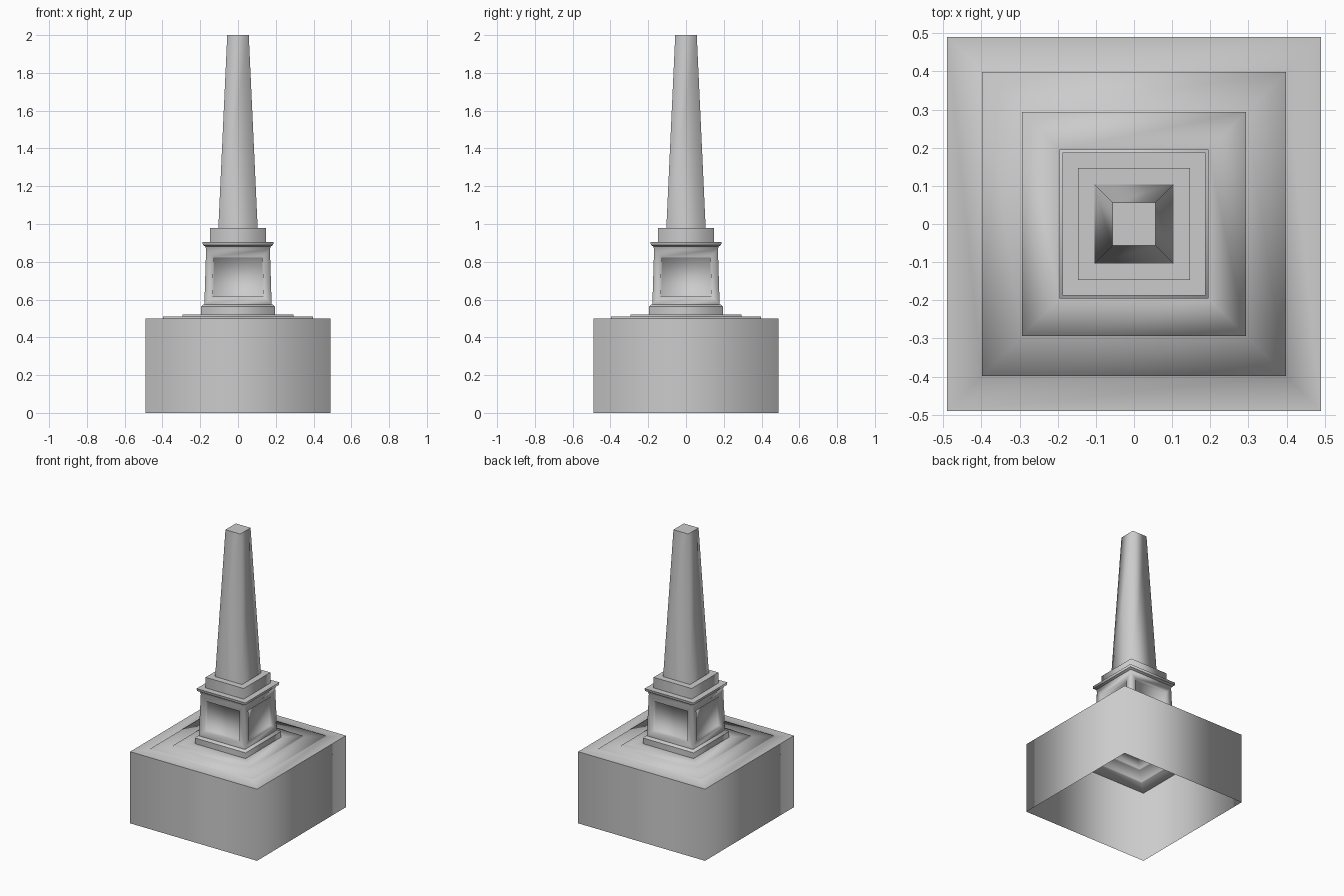
import bpy, bmesh
from math import radians

if "Cube" in bpy.data.objects:
    bpy.data.objects.remove(bpy.data.objects["Cube"])


def square_loft(name, profile, cap=False, panel_level=None, sharp_deg=30):
    """Stack square rings (half width, height) into one open shell."""
    bm = bmesh.new()
    rings = []
    for r, z in profile:
        rings.append([bm.verts.new((sx * r, sy * r, z))
                      for sx, sy in ((-1, -1), (1, -1), (1, 1), (-1, 1))])
    panels = []
    for level, (low, high) in enumerate(zip(rings, rings[1:])):
        for i in range(4):
            j = (i + 1) % 4
            face = bm.faces.new((low[i], low[j], high[j], high[i]))
            if level == panel_level:
                panels.append(face)
    if cap:
        bm.faces.new(rings[-1])
    bm.normal_update()
    # Sunken panel on each side
    if panels:
        bmesh.ops.inset_individual(bm, faces=panels, thickness=0.04, use_even_offset=True)
        bmesh.ops.inset_individual(bm, faces=panels, thickness=0.005, depth=-0.02,
                                   use_even_offset=True)
    # Smooth around the corners, crisp along the horizontal ledges
    bm.normal_update()
    for face in bm.faces:
        face.smooth = True
    for edge in bm.edges:
        level_edge = abs(edge.verts[0].co.z - edge.verts[1].co.z) < 1e-5
        if level_edge and len(edge.link_faces) == 2:
            edge.smooth = edge.calc_face_angle() < radians(sharp_deg)
    mesh = bpy.data.meshes.new(name)
    bm.to_mesh(mesh)
    bm.free()
    obj = bpy.data.objects.new(name, mesh)
    bpy.context.collection.objects.link(obj)
    return obj


# Hollow foundation block, open underneath
square_loft("foundation_block", [(0.49, 0), (0.49, 0.5)])

# Shallow stepped terraces
square_loft("stepped_terrace", [(0.49, 0.5), (0.398, 0.5), (0.398, 0.511), (0.294, 0.511),
                                (0.294, 0.522), (0.195, 0.522)], sharp_deg=100)

# Pedestal with base moulding, sunken panels, cornice and top block
square_loft("pedestal", [(0.195, 0.522), (0.195, 0.562), (0.182, 0.575), (0.178, 0.575),
                         (0.169, 0.866), (0.172, 0.88), (0.186, 0.889), (0.188, 0.906),
                         (0.147, 0.906), (0.147, 0.98), (0.104, 0.98)], panel_level=3)

# Tapering shaft with a flat top
square_loft("obelisk_shaft", [(0.104, 0.98), (0.057, 2.0)], cap=True)
